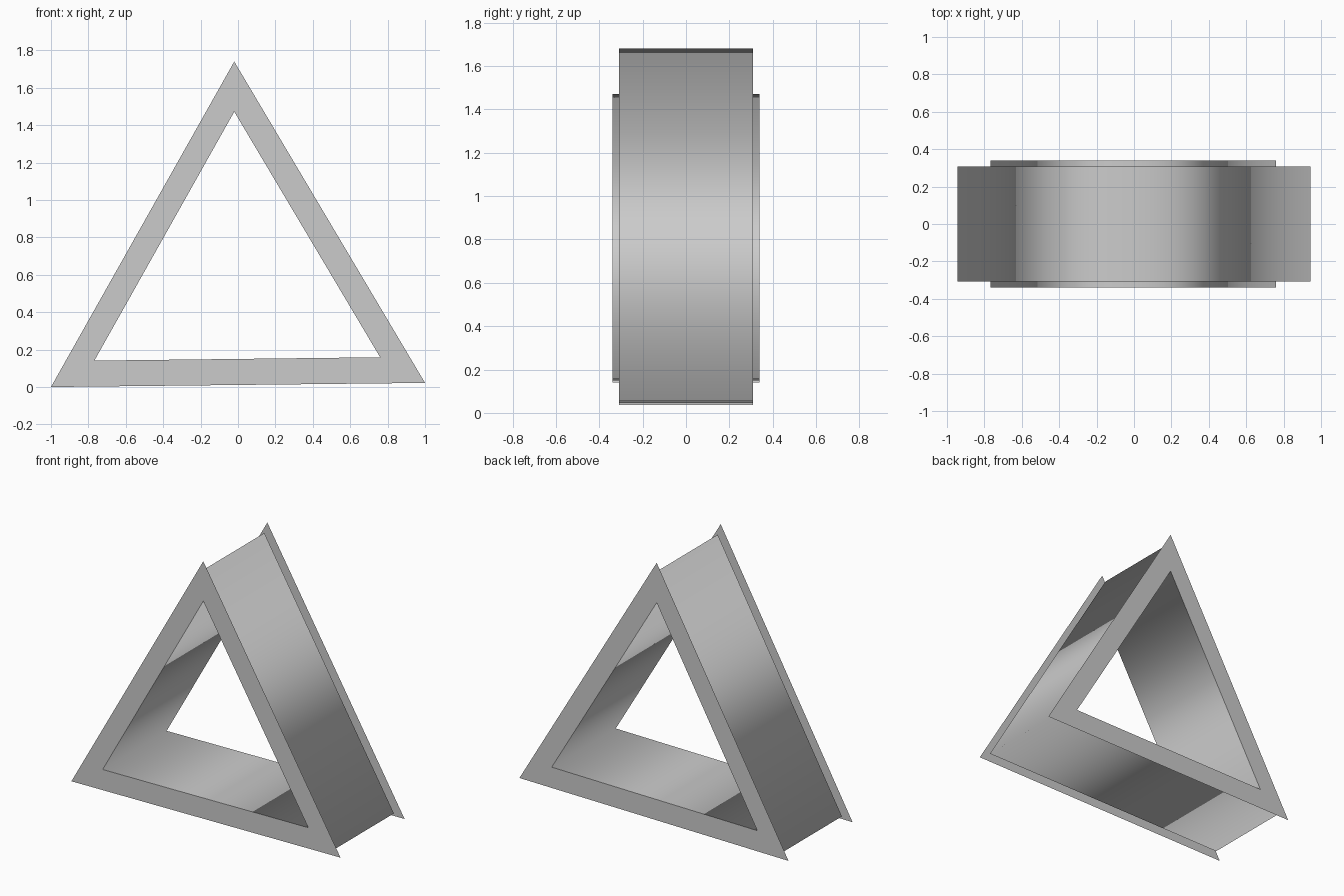
import bpy

if "Cube" in bpy.data.objects:
    bpy.data.objects.remove(bpy.data.objects["Cube"])

# Triangle outlines in the x-z plane: left, right, apex
OUTER = [(-1.0, 0.0), (1.0, 0.022), (-0.02, 1.74)]
BAND = [(-0.943, 0.036), (0.943, 0.056), (-0.02, 1.682)]
INNER = [(-0.768, 0.141), (0.76, 0.159), (-0.02, 1.472)]


def make_object(name, verts, faces, smooth=False):
    mesh = bpy.data.meshes.new(name)
    mesh.from_pydata(verts, [], faces)
    for poly in mesh.polygons:
        poly.use_smooth = smooth
    obj = bpy.data.objects.new(name, mesh)
    bpy.context.collection.objects.link(obj)
    return obj


def wall(name, outline, half_depth, inward=False):
    """Open three-sided tube running along y."""
    verts = [(x, y, z) for y in (-half_depth, half_depth) for x, z in outline]
    faces = []
    for i in range(3):
        j = (i + 1) % 3
        face = (i, i + 3, j + 3, j)
        faces.append(face[::-1] if inward else face)
    return make_object(name, verts, faces, smooth=True)


def face_ring(name, y):
    """Flat triangular ring between the outer and inner outlines."""
    verts = [(x, y, z) for x, z in OUTER + INNER]
    faces = []
    for i in range(3):
        j = (i + 1) % 3
        face = (i, j, j + 3, i + 3)
        faces.append(face if y < 0 else face[::-1])
    return make_object(name, verts, faces)


# Front and back rings overhang the outer wall
face_ring("front_ring", -0.34)
face_ring("back_ring", 0.34)

# Recessed outer wall and lining of the opening
wall("outer_wall", BAND, 0.308)
wall("inner_wall", INNER, 0.34, inward=True)
